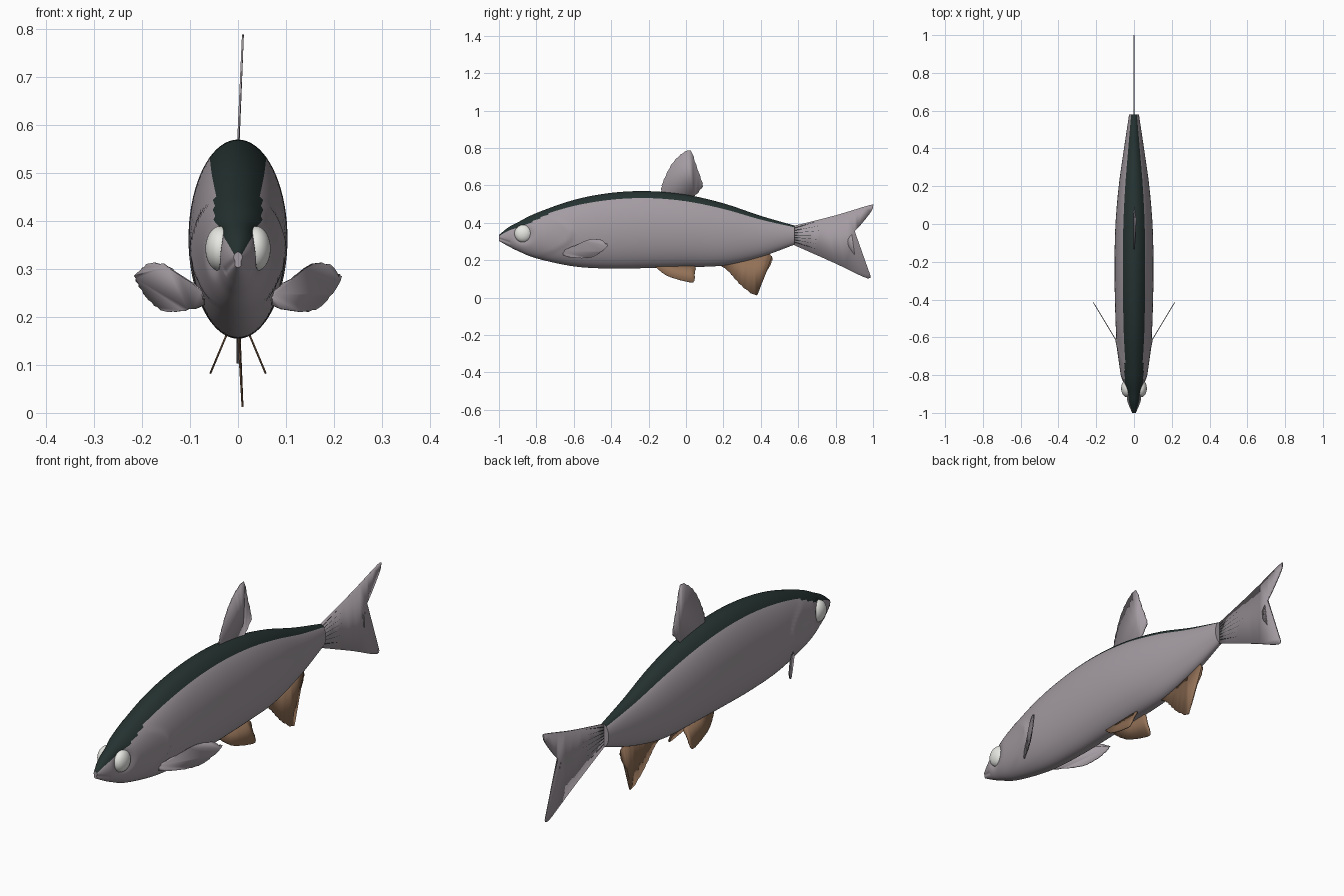
import bpy, bmesh, math
from mathutils import Vector

cube = bpy.data.objects.get("Cube")
if cube:
    bpy.data.objects.remove(cube, do_unlink=True)


def material(name, r, g, b):
    m = bpy.data.materials.new(name)
    m.use_nodes = True
    m.diffuse_color = (r, g, b, 1)
    shader = next(n for n in m.node_tree.nodes if n.type == 'BSDF_PRINCIPLED')
    shader.inputs["Base Color"].default_value = (r, g, b, 1)
    return m


SILVER = material("silver_grey", 0.37, 0.33, 0.36)
DARK = material("dark_green_back", 0.018, 0.032, 0.03)
BROWN = material("brown_fin", 0.29, 0.165, 0.095)
WHITE = material("eye_white", 0.8, 0.8, 0.77)


def make_object(name, bm, mats, angle=40):
    bmesh.ops.recalc_face_normals(bm, faces=bm.faces)
    mesh = bpy.data.meshes.new(name)
    bm.to_mesh(mesh)
    bm.free()
    for m in mats:
        mesh.materials.append(m)
    ob = bpy.data.objects.new(name, mesh)
    bpy.context.scene.collection.objects.link(ob)
    bpy.ops.object.select_all(action='DESELECT')
    ob.select_set(True)
    bpy.context.view_layer.objects.active = ob
    bpy.ops.object.shade_smooth_by_angle(angle=math.radians(angle))
    return ob


def spline(points, steps):
    """Catmull-Rom curve through an open list of points."""
    p = [Vector(q) for q in points]
    p = [p[0] * 2 - p[1]] + p + [p[-1] * 2 - p[-2]]
    out = []
    for i in range(1, len(p) - 2):
        a, b, c, d = p[i - 1:i + 3]
        for s in range(steps):
            t = s / steps
            out.append(0.5 * (2 * b + (c - a) * t + (2 * a - 5 * b + 4 * c - d) * t * t
                              + (3 * b - a - 3 * c + d) * t ** 3))
    return out + [p[-2]]


# Body stations: y, top, bottom, half width
STATIONS = [(-1, .335, .303, .010), (-.95, .375, .275, .031), (-.9, .402, .25, .046),
            (-.8, .452, .21, .07), (-.6, .522, .167, .093), (-.4, .56, .155, .101),
            (-.2, .569, .158, .103), (0, .55, .163, .098), (.2, .504, .172, .081),
            (.4, .437, .218, .053), (.58, .385, .283, .026)]
SEGMENTS = 72


def side_relief(y, z):
    """Sideways relief: gill cover edge, eye socket and mouth crease."""
    gap = y - (-0.61 - 0.12 * ((z - 0.34) / 0.1) ** 2)
    relief = 0.0
    if abs(z - 0.34) < 0.13:
        fade = 1 - (abs(z - 0.34) / 0.13) ** 2
        edge = math.exp(gap / 0.05) if gap < 0 else max(0, 1 - gap / 0.012)
        relief += 0.008 * fade * edge
    relief -= 0.012 * math.exp(-(math.hypot(y + 0.87, z - 0.34) / 0.05) ** 4)
    if y < -0.94:
        relief -= 0.004 * math.exp(-((z - 0.315 + 0.35 * (y + 1)) / 0.006) ** 2)
    return relief


bm = bmesh.new()
rings = []
for y, top, bottom, width in spline(STATIONS, 14):
    ring = []
    for k in range(SEGMENTS):
        a = math.tau * k / SEGMENTS
        z = (top + bottom) / 2 + (top - bottom) / 2 * math.cos(a)
        x = math.sin(a) * (width + side_relief(y, z))
        ring.append(bm.verts.new((x, y, z)))
    rings.append(ring)
for r0, r1 in zip(rings, rings[1:]):
    y = r0[0].co.y
    # The dark back is wider over the head
    head = min(1, max(0, (-0.7 - y) / 0.15))
    limit = math.asin(0.54 + 0.24 * head)
    for k in range(SEGMENTS):
        n = (k + 1) % SEGMENTS
        f = bm.faces.new((r0[k], r0[n], r1[n], r1[k]))
        a = math.tau * (k + 0.5) / SEGMENTS
        f.material_index = int(min(a, math.tau - a) < limit)
bm.faces.new(rings[0])
bm.faces.new(rings[-1])
make_object("body", bm, [SILVER, DARK])

# Eyes
for side, label in ((1, "left"), (-1, "right")):
    bm = bmesh.new()
    bmesh.ops.create_uvsphere(bm, u_segments=32, v_segments=20, radius=1)
    for v in bm.verts:
        v.co = (side * 0.037 + v.co.x * 0.031, -0.87 + v.co.y * 0.047, 0.342 + v.co.z * 0.047)
    make_object(label + "_eye", bm, [WHITE])


def fin(name, outline, place, mat, ragged=0.0, thickness=0.004):
    """Thin plate from a 2D outline; place() turns each point into 3D."""
    pts = spline(outline, 4)
    centre = sum(pts, Vector((0, 0))) / len(pts)
    bm = bmesh.new()
    loop = []
    for i, p in enumerate(pts):
        if i % 2:
            p = p.lerp(centre, ragged)
        loop.append(bm.verts.new(place(p.x, p.y)))
    face = bm.faces.new(loop)
    bmesh.ops.triangulate(bm, faces=[face])
    ob = make_object(name, bm, [mat], 30)
    mod = ob.modifiers.new("thickness", 'SOLIDIFY')
    mod.thickness = thickness
    mod.offset = 0
    return ob


# Fins on the centre line, leaning slightly to the left at the tips
fin("dorsal_fin",
    [(-.13, .55), (-.135, .58), (-.12, .63), (-.08, .71), (-.03, .765), (.025, .788),
     (.055, .71), (.09, .61), (.085, .585), (.04, .53)],
    lambda y, z: (max(0, z - .56) * .045, y, z), SILVER, .035)
fin("anal_fin",
    [(.17, .18), (.22, .145), (.26, .10), (.31, .05), (.38, .012), (.405, .10),
     (.455, .18), (.46, .22), (.42, .25), (.3, .22)],
    lambda y, z: (max(0, .17 - z) * .06, y, z), BROWN, .035)
fin("tail_fin",
    [(.57, .382), (.8, .44), (.98, .494), (1, .49), (.99, .46), (.935, .39), (.875, .325),
     (.865, .295), (.878, .26), (.93, .195), (.977, .14), (.97, .103), (.8, .182), (.57, .284)],
    lambda y, z: (0, y, z), SILVER, thickness=.006)

# Fin rays at the root of the tail
bm = bmesh.new()
for k in range(-3, 4):
    root, tip = 0.334 + k * 0.012, 0.334 + k * 0.025
    for s in (-1, 1):
        bm.faces.new([bm.verts.new((s * 0.0036, y, z)) for y, z in
                      ((.575, root - .0015), (.575, root + .0015), (.74 - abs(k) * .012, tip))])
make_object("tail_rays", bm, [DARK])

# Paired fins
PELVIC = [(-.17, .17), (-.13, .135), (-.08, .108), (.02, .082), (.045, .09),
          (.047, .13), (.045, .17), (-.06, .18)]
PECTORAL = [(.07, .225), (.075, .255), (.12, .287), (.155, .311), (.19, .31), (.205, .293),
            (.215, .285), (.205, .262), (.185, .235), (.16, .214), (.13, .21), (.09, .216)]
for s, label in ((1, "left"), (-1, "right")):
    fin(label + "_pelvic_fin", PELVIC,
        lambda y, z: (s * (.025 + (.16 - z) * .42), y, z), BROWN, .02)
    fin(label + "_pectoral_fin", PECTORAL,
        lambda x, z: (s * x, -.64 + (x - .08) * 1.66, z), SILVER, .05)
